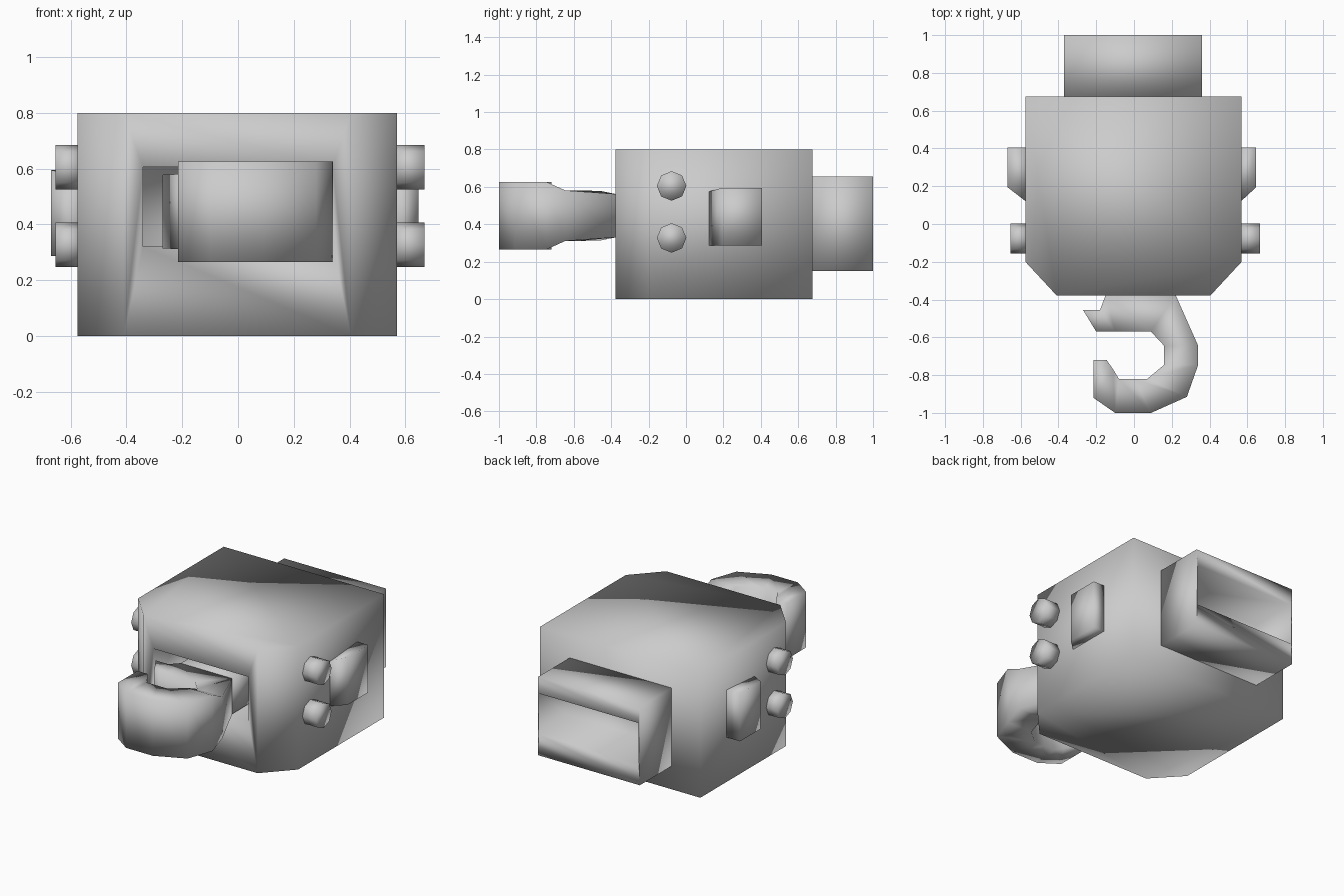
import bpy, bmesh, math
from mathutils import Matrix, Vector

if "Cube" in bpy.data.objects:
    bpy.data.objects.remove(bpy.data.objects["Cube"])


def finish(name, bm):
    bmesh.ops.recalc_face_normals(bm, faces=bm.faces)
    me = bpy.data.meshes.new(name)
    bm.to_mesh(me)
    bm.free()
    me.shade_smooth()
    ob = bpy.data.objects.new(name, me)
    bpy.context.collection.objects.link(ob)
    return ob


def prism(name, outline, z0, z1):
    """Extrude an XY outline from z0 to z1."""
    bm = bmesh.new()
    lo = bm.faces.new([bm.verts.new((x, y, z0)) for x, y in outline])
    ext = bmesh.ops.extrude_face_region(bm, geom=[lo])["geom"]
    up = [v for v in ext if isinstance(v, bmesh.types.BMVert)]
    bmesh.ops.translate(bm, verts=up, vec=(0, 0, z1 - z0))
    return finish(name, bm)


def box(name, x0, x1, y0, y1, z0, z1):
    return prism(name, [(x0, y0), (x1, y0), (x1, y1), (x0, y1)], z0, z1)


def cut(ob, cutter):
    cutter.hide_render = True
    mod = ob.modifiers.new("cut", "BOOLEAN")
    mod.operation = "DIFFERENCE"
    mod.solver = "EXACT"
    mod.object = cutter
    bpy.context.view_layer.objects.active = ob
    bpy.ops.object.modifier_apply(modifier=mod.name)
    bpy.data.objects.remove(cutter)


# Housing with chamfered front corners and a front slot
body = prism("housing", [(-0.41, -0.378), (0.405, -0.378), (0.57, -0.2), (0.57, 0.675),
                         (-0.575, 0.675), (-0.575, -0.2)], 0, 0.8)
cut(body, box("slot_cutter", -0.34, 0.34, -0.6, -0.1, 0.32, 0.605))

# Rear sleeve: thin side walls, thick top and bottom, open at the back
sleeve = box("rear_sleeve", -0.37, 0.36, 0.67, 1.0, 0.15, 0.655)
cut(sleeve, box("sleeve_cutter", -0.362, 0.352, 0.68, 1.1, 0.285, 0.55))

# Hook: strip of (inner, outer) pairs, taller towards the front
PAIRS = [((-0.2, -0.57), (-0.27, -0.455)), ((-0.17, -0.57), (-0.18, -0.455)),
         ((-0.1, -0.57), (-0.15, -0.375)), ((0.09, -0.57), (0.22, -0.375)),
         ((0.16, -0.645), (0.34, -0.645)), ((0.16, -0.745), (0.34, -0.745)),
         ((0.07, -0.82), (0.28, -0.915)), ((0.0, -0.82), (0.09, -1.0)),
         ((-0.08, -0.82), (-0.1, -1.0)), ((-0.11, -0.77), (-0.215, -0.92)),
         ((-0.145, -0.72), (-0.215, -0.72))]


def half_height(y):
    if y > -0.47:
        return 0.135 - 0.2 * (y + 0.47)
    t = min(1, max(0, (-0.65 - y) / 0.07))
    return 0.135 + 0.045 * t


bm = bmesh.new()
rings = []
for inner, outer in PAIRS:
    ring = []
    for (x, y), s in ((inner, -1), (outer, -1), (outer, 1), (inner, 1)):
        ring.append(bm.verts.new((x, y, 0.446 + s * half_height(y))))
    rings.append(ring)
for a, b in zip(rings, rings[1:]):
    for i in range(4):
        j = (i + 1) % 4
        bm.faces.new((a[i], a[j], b[j], b[i]))
bm.faces.new(rings[0])
bm.faces.new(rings[-1])
finish("hook", bm)

# Shank joining the hook to the back of the slot
box("hook_shank", -0.15, 0.22, -0.4, -0.09, 0.332, 0.56)

# Side plates (sloped front edge) and bolts on both sides
for side, base, plate_x, bolt_x in (("left", -0.56, -0.67, -0.655),
                                    ("right", 0.555, 0.647, 0.668)):
    plate = prism(side + "_plate", [(base, 0.11), (plate_x, 0.195), (plate_x, 0.405),
                                    (base, 0.405)], 0.287, 0.595)
    for v in plate.data.vertices:
        if v.co.y < 0.15 and v.co.z > 0.5:
            v.co.z = 0.572
    for label, z in (("upper", 0.605), ("lower", 0.327)):
        bm = bmesh.new()
        turn = Matrix.Translation(Vector(((base + bolt_x) / 2, -0.077, z)))
        turn = turn @ Matrix.Rotation(math.pi / 2, 4, "Y")
        bmesh.ops.create_cone(bm, cap_ends=True, segments=8, radius1=0.079, radius2=0.079,
                              depth=abs(bolt_x - base), matrix=turn)
        finish(side + "_" + label + "_bolt", bm)
